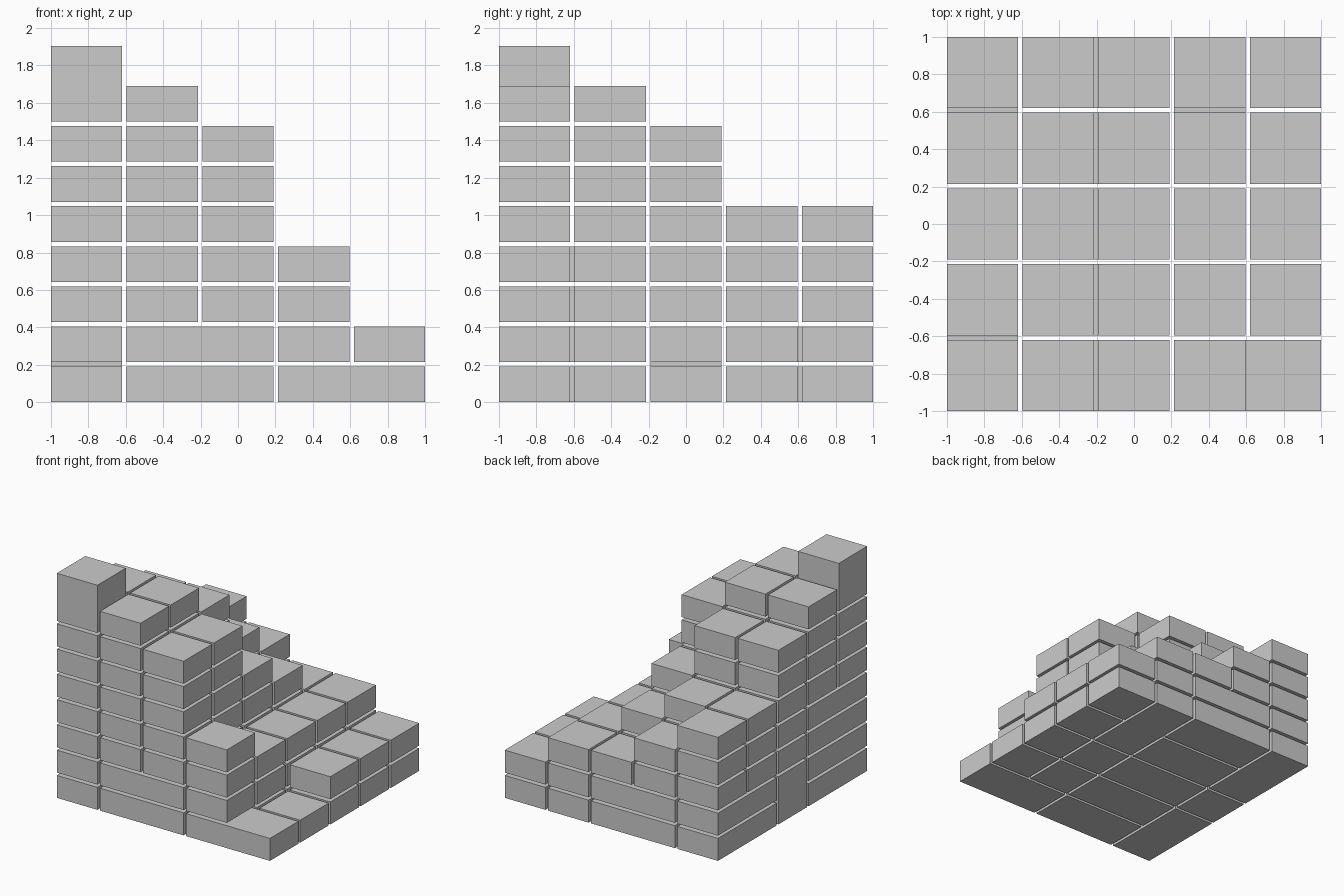
import bpy
import bmesh
from mathutils import Matrix, Vector

if "Cube" in bpy.data.objects:
    bpy.data.objects.remove(bpy.data.objects["Cube"])

SIZE, HIGH, GAP = 8 / 21, 4 / 21, 0.5 / 21   # block width, block height, gap

# Stack heights in layers; one row per depth step (front to back), x left to right
HEIGHTS = [
    [9, 8, 7, 4, 1],
    [8, 8, 7, 3, 1],
    [7, 7, 5, 3, 2],
    [5, 5, 4, 3, 2],
    [5, 4, 3, 3, 2],
]

# Merged blocks: (x, y, layer) -> span in cells
MERGED = {(3, 0, 0): (2, 1, 1),      # wide front corner slab
          (3, 3, 0): (1, 2, 1),      # deep back slab
          (0, 0, 7): (1, 1, 2),      # tall top block
          (0, 2, 0): (1, 1, 2)}      # tall block in the left wall
for k in range(4):
    MERGED[(0, 0, k)] = (1, 2, 1)    # long left wall blocks
for k in range(2):
    MERGED[(0, 3, k)] = (1, 2, 1)
    for j in range(5):
        MERGED[(1, j, k)] = (2, 1, 1)


def add_block(bm, cell, span):
    unit = (SIZE, SIZE, HIGH)
    dims = Vector([s * u + (s - 1) * GAP for s, u in zip(span, unit)])
    low = Vector([c * (u + GAP) for c, u in zip(cell, unit)]) - Vector((1, 1, 0))
    bmesh.ops.create_cube(bm, size=1, matrix=Matrix.Translation(low + dims / 2)
                          @ Matrix.Diagonal(dims).to_4x4())


# One object per layer of blocks
used = set()
for k in range(9):
    bm = bmesh.new()
    for j in range(5):
        for i in range(5):
            if k >= HEIGHTS[j][i] or (i, j, k) in used:
                continue
            span = MERGED.get((i, j, k), (1, 1, 1))
            used |= {(i + a, j + b, k + c) for a in range(span[0])
                     for b in range(span[1]) for c in range(span[2])}
            add_block(bm, (i, j, k), span)
    if bm.verts:
        name = f"block_layer_{k + 1}"
        mesh = bpy.data.meshes.new(name)
        bm.to_mesh(mesh)
        bpy.context.collection.objects.link(bpy.data.objects.new(name, mesh))
    bm.free()
